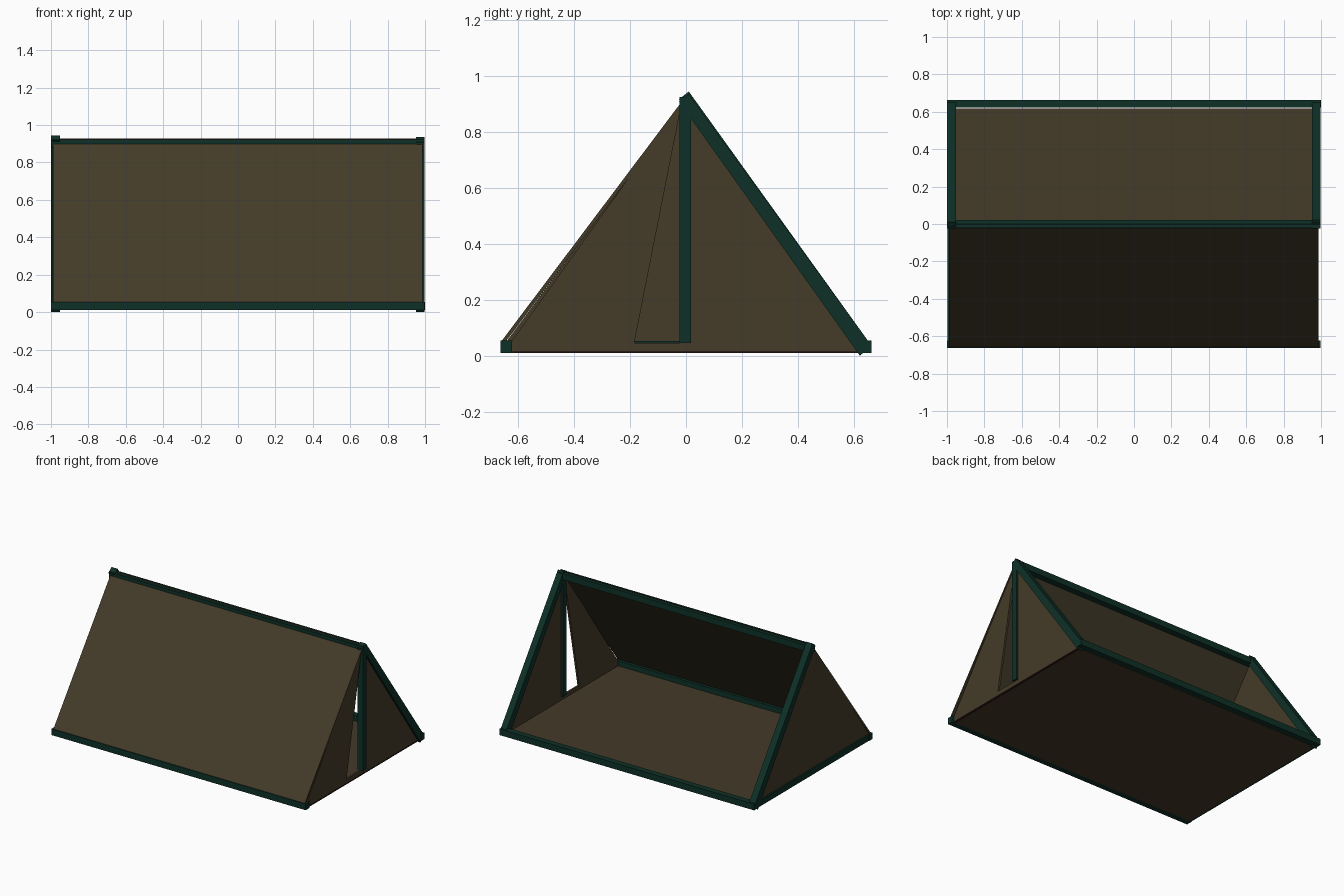
import bpy, bmesh

if "Cube" in bpy.data.objects:
    bpy.data.objects.remove(bpy.data.objects["Cube"])


def material(name, rgb):
    m = bpy.data.materials.new(name)
    m.diffuse_color = (*rgb, 1)
    m.use_nodes = True
    m.node_tree.nodes["Principled BSDF"].inputs["Base Color"].default_value = m.diffuse_color
    return m


CANVAS = material("olive canvas", (0.058, 0.044, 0.022))
POLE = material("dark green pole", (0.0045, 0.030, 0.020))
HEM = material("dark brown hem", (0.022, 0.009, 0.008))


def prism(name, profile, x0, x1, mat):
    """Extrude a (y, z) outline along x."""
    bm = bmesh.new()
    face = bm.faces.new([bm.verts.new((x0, y, z)) for y, z in profile])
    res = bmesh.ops.extrude_face_region(bm, geom=[face])
    moved = [v for v in res["geom"] if isinstance(v, bmesh.types.BMVert)]
    bmesh.ops.translate(bm, verts=moved, vec=(x1 - x0, 0, 0))
    bmesh.ops.recalc_face_normals(bm, faces=bm.faces)
    bmesh.ops.triangulate(bm, faces=[f for f in bm.faces if len(f.verts) > 4])
    mesh = bpy.data.meshes.new(name)
    bm.to_mesh(mesh)
    bm.free()
    mesh.materials.append(mat)
    obj = bpy.data.objects.new(name, mesh)
    bpy.context.collection.objects.link(obj)
    return obj


def box(name, x0, x1, y0, y1, z0, z1, mat):
    return prism(name, [(y0, z0), (y1, z0), (y1, z1), (y0, z1)], x0, x1, mat)


# Long rails and ridge
box("front_rail", -1, 0.996, -0.664, -0.622, 0.01, 0.054, POLE)
box("back_rail", -1, 1, 0.622, 0.664, 0.01, 0.054, POLE)
box("ridge_pole", -0.998, 0.996, -0.022, 0.022, 0.88, 0.924, POLE)

# Rail under the closed end and upright at the doorway
box("left_end_rail", -0.998, -0.955, -0.66, 0.66, 0.011, 0.053, POLE)
box("door_upright", 0.955, 0.997, -0.024, 0.018, 0.045, 0.925, POLE)

# Sloping poles on the open back
for name, x0, x1, top in (("left_back_pole", -1, -0.953, 0.945),
                          ("right_back_pole", 0.953, 0.998, 0.936)):
    prism(name, [(0.01, top), (-0.025, top - 0.028), (0.622, 0.0), (0.664, 0.035)],
          x0, x1, POLE)

# Canvas roof slope and floor
prism("front_slope", [(-0.66, 0.052), (-0.645, 0.05), (0.0, 0.91), (0.0, 0.929)],
      -0.988, 0.986, CANVAS)
box("floor", -0.985, 0.98, -0.645, 0.618, 0.01, 0.018, CANVAS)

# Closed left end
prism("left_end_panel", [(-0.65, 0.04), (0.64, 0.04), (0.0, 0.915)],
      -0.988, -0.976, CANVAS)

# Right end with a narrow triangular doorway
prism("right_end_panel",
      [(-0.652, 0.012), (0.635, 0.012), (0.0, 0.905), (0.0, 0.045),
       (-0.185, 0.045), (-0.016, 0.9)],
      0.968, 0.982, CANVAS)
box("right_end_hem", 0.966, 0.984, -0.62, 0.62, 0.009, 0.016, HEM)
